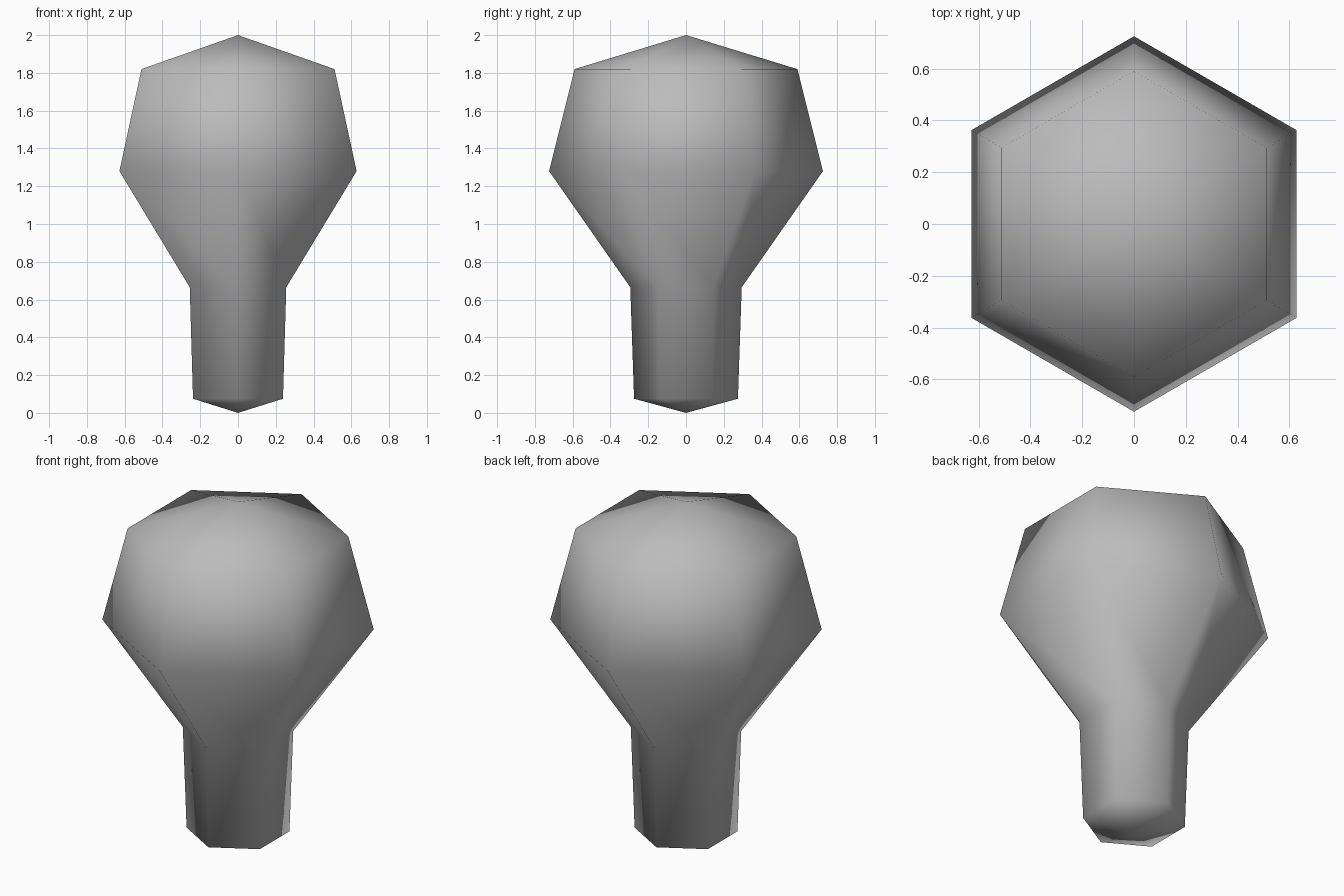
import bpy, bmesh
from math import sin, cos, tau

cube = bpy.data.objects.get("Cube")
if cube:
    bpy.data.objects.remove(cube, do_unlink=True)

SIDES = 6
BOTTOM, TOP = 0.0, 2.0
# radius and height of each ring, from the neck's foot to the crown
PROFILE = [(0.275, 0.075), (0.295, 0.665), (0.725, 1.28), (0.59, 1.82)]

# plain grey surface
grey = bpy.data.materials.new("plain_grey")
grey.use_nodes = True
colour = (0.5, 0.5, 0.5, 1)
grey.diffuse_color = colour
grey.node_tree.nodes["Principled BSDF"].inputs["Base Color"].default_value = colour

# hexagonal rings with a corner facing the front
bm = bmesh.new()
rings = [[bm.verts.new((r * sin(tau * i / SIDES), r * cos(tau * i / SIDES), z))
          for i in range(SIDES)] for r, z in PROFILE]
foot = bm.verts.new((0, 0, BOTTOM))
crown = bm.verts.new((0, 0, TOP))

# walls between rings, and shallow cones closing both ends
for i in range(SIDES):
    j = (i + 1) % SIDES
    for low, high in zip(rings, rings[1:]):
        bm.faces.new((low[i], low[j], high[j], high[i]))
    bm.faces.new((foot, rings[0][j], rings[0][i]))
    bm.faces.new((crown, rings[-1][i], rings[-1][j]))
bmesh.ops.recalc_face_normals(bm, faces=bm.faces)
for face in bm.faces:
    face.smooth = True

mesh = bpy.data.meshes.new("bulb_body")
bm.to_mesh(mesh)
bm.free()
mesh.materials.append(grey)
bulb = bpy.data.objects.new("bulb_body", mesh)
bpy.context.collection.objects.link(bulb)
